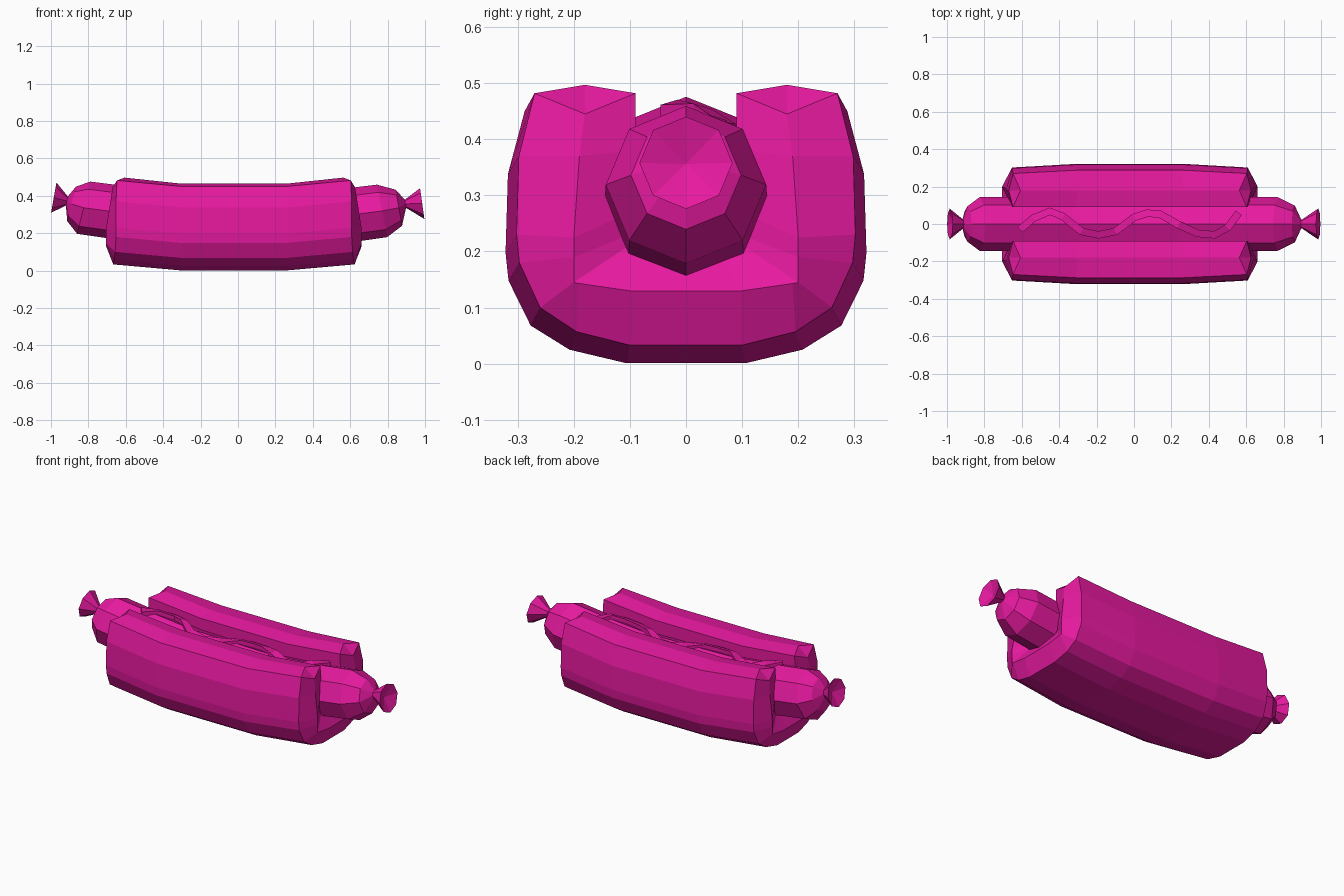
import bpy, bmesh, math
from mathutils import Vector

if "Cube" in bpy.data.objects:
    bpy.data.objects.remove(bpy.data.objects["Cube"])

mat = bpy.data.materials.new("magenta")
mat.diffuse_color = (0.8, 0.01, 0.35, 1)
mat.use_nodes = True
mat.node_tree.nodes["Principled BSDF"].inputs["Base Color"].default_value = mat.diffuse_color


def loft(name, rings, caps=False):
    """Skin a list of equal-length closed rings into a flat-shaded mesh."""
    bm = bmesh.new()
    vs = [[bm.verts.new(p) for p in r] for r in rings]
    n = len(rings[0])
    for a, b in zip(vs, vs[1:]):
        for i in range(n):
            j = (i + 1) % n
            bm.faces.new((a[i], a[j], b[j], b[i]))
    if caps:
        bm.faces.new(vs[0])
        bm.faces.new(vs[-1])
    bmesh.ops.remove_doubles(bm, verts=bm.verts, dist=0.0005)
    bmesh.ops.recalc_face_normals(bm, faces=bm.faces)
    me = bpy.data.meshes.new(name)
    bm.to_mesh(me)
    bm.free()
    me.materials.append(mat)
    ob = bpy.data.objects.new(name, me)
    bpy.context.collection.objects.link(ob)
    return ob


# Bun: half U profile from arm tip to base.
# Each column: outer (y, z), end ridge (y, z), inner (y, z), outer x, ridge x
columns = [
    ((.18, .497), (.18, .497), (.18, .497), .585, .585),
    ((.27, .482), (.18, .445), (.09, .482), .625, .648),
    ((.298, .37), (.19, .37), (.09, .38), .63, .66),
    ((.302, .23), (.20, .225), (.10, .27), .63, .683),
    ((.297, .18), (.20, .19), (.10, .23), .63, .683),
    ((.26, .10), (.20, .145), (.095, .215), .635, .683),
    ((.195, .057), (.19, .143), (.08, .205), .64, .683),
    ((.10, .033), (.10, .13), (.05, .20), .645, .683),
]
CX, MID = -0.022, 0.285


def bun_column(c, side):
    o, r, i, xo, xr = c
    om = (o[0] * (1.065 if c is not columns[0] else 1), o[1] - .032)
    im = (i[0], i[1] - .032)
    pts = [(-xr, r), (-xo, o), (-MID, om), (MID, om), (xo, o),
           (xr, r), (xo, i), (MID, im), (-MID, im), (-xo, i)]
    return [(x + CX, side * p[0], p[1]) for x, p in pts]


loft("bun", [bun_column(c, 1) for c in columns]
     + [bun_column(c, -1) for c in reversed(columns)])

# Sausage: octagonal rings (x, z, radius, tilt in degrees)
spine = [(-.955, .385, .001, 10), (-.985, .39, .082, 10), (-.915, .372, .025, 12),
         (-.89, .356, .095, 14), (-.825, .336, .144, 14), (-.60, .306, .145, 8),
         (-.30, .275, .145, 4), (.25, .265, .145, -4), (.55, .29, .145, -8),
         (.77, .319, .143, -11), (.86, .336, .098, -10), (.895, .357, .022, -9),
         (.985, .358, .083, -8), (.955, .356, .001, -8)]


def sausage_ring(x, z, r, tilt):
    t = math.radians(tilt)
    ring = []
    for k in range(8):
        a = k * math.pi / 4
        u = r * math.cos(a)
        ring.append((x + u * math.sin(t), r * math.sin(a), z + u * math.cos(t)))
    return ring


loft("sausage", [sausage_ring(*s) for s in spine], caps=True)


# Sauce: wavy square-section strip laid on the sausage
def spine_z(x):
    for a, b in zip(spine[4:], spine[5:10]):
        if a[0] <= x <= b[0]:
            return a[1] + (b[1] - a[1]) * (x - a[0]) / (b[0] - a[0])


wave = [(-.61, -.03), (-.54, .03), (-.45, .068), (-.38, .04), (-.28, -.04),
        (-.19, -.058), (-.10, -.04), (.0, .035), (.07, .058), (.14, .052),
        (.24, -.005), (.34, -.05), (.43, -.058), (.50, -.02), (.56, .06)]
rings = []
for k, (x, y) in enumerate(wave):
    a, b = wave[max(k - 1, 0)], wave[min(k + 1, len(wave) - 1)]
    side = Vector((a[1] - b[1], b[0] - a[0], 0)).normalized() * .02
    side.z = -.3 * side.y * (1 if y > 0 else -1)
    p = Vector((x, y, spine_z(x) + .147 - abs(y) * .41))
    up, down = Vector((0, 0, .024)), Vector((0, 0, -.02))
    rings.append([p + side + down, p + side + up, p - side + up, p - side + down])
loft("sauce", rings, caps=True)
